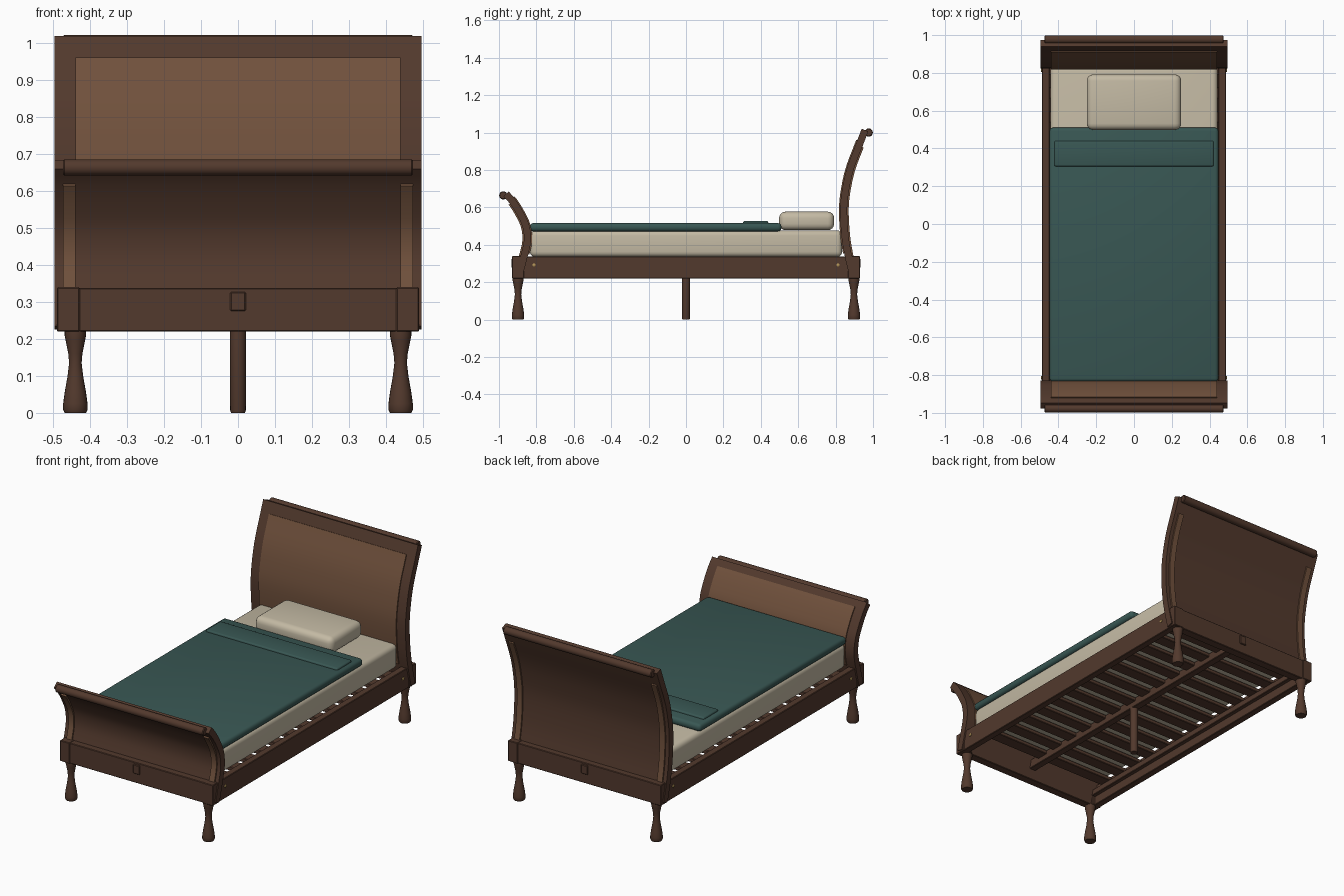
import bpy, bmesh, math
from mathutils import Vector

if "Cube" in bpy.data.objects:
    bpy.data.objects.remove(bpy.data.objects["Cube"])


def mat(name, c):
    m = bpy.data.materials.new(name)
    m.diffuse_color = (*c, 1)
    m.use_nodes = True
    m.node_tree.nodes["Principled BSDF"].inputs["Base Color"].default_value = m.diffuse_color
    return m


WOOD = mat("dark_wood", (0.085, 0.041, 0.026))
LIGHT = mat("light_wood", (0.165, 0.083, 0.046))
CREAM = mat("cream_fabric", (0.55, 0.49, 0.37))
GREEN = mat("green_fabric", (0.04, 0.095, 0.087))
BRASS = mat("brass", (0.45, 0.3, 0.1))


def finish(name, bm, m, smooth=True):
    bmesh.ops.recalc_face_normals(bm, faces=bm.faces)
    me = bpy.data.meshes.new(name)
    bm.to_mesh(me)
    bm.free()
    me.materials.append(m)
    ob = bpy.data.objects.new(name, me)
    bpy.context.collection.objects.link(ob)
    if smooth:
        bpy.ops.object.select_all(action='DESELECT')
        ob.select_set(True)
        bpy.context.view_layer.objects.active = ob
        bpy.ops.object.shade_smooth_by_angle(angle=math.radians(35))
    return ob


def box(name, x, y, z, m, bevel=0.003, seg=1):
    bm = bmesh.new()
    bmesh.ops.create_cube(bm, size=1)
    for v in bm.verts:
        v.co = [a + (b - a) * (c + 0.5) for (a, b), c in zip((x, y, z), v.co)]
    bmesh.ops.bevel(bm, geom=bm.edges[:], offset=bevel, segments=seg, profile=0.5, affect='EDGES')
    return finish(name, bm, m)


def lathe(name, prof, loc, m, axis='Z', sides=20):
    bm = bmesh.new()
    rings = []
    for r, h in prof:
        ring = []
        for i in range(sides):
            a = 2 * math.pi * i / sides
            p = (r * math.cos(a), r * math.sin(a), h)
            ring.append(bm.verts.new(p if axis == 'Z' else (p[2], p[0], p[1])))
        rings.append(ring)
    for a, b in zip(rings, rings[1:]):
        for i in range(sides):
            j = (i + 1) % sides
            bm.faces.new((a[i], a[j], b[j], b[i]))
    bm.faces.new(rings[0])
    bm.faces.new(rings[-1])
    ob = finish(name, bm, m)
    ob.location = loc
    return ob


def spline(pts, n=4):
    p = [Vector(q) for q in pts]
    p = [2 * p[0] - p[1]] + p + [2 * p[-1] - p[-2]]
    out = []
    for a, b, c, d in zip(p, p[1:], p[2:], p[3:]):
        for k in range(n):
            t = k / n
            out.append(0.5 * (2 * b + (c - a) * t + (2 * a - 5 * b + 4 * c - d) * t * t
                              + (3 * b - a - 3 * c + d) * t ** 3))
    return out + [p[-2]]


# curved slab following a (y, z) curve; o0..o1 are offsets along its normal
def sheet(name, curve, o0, o1, x0, x1, z0, z1, m):
    bm = bmesh.new()
    lo, hi = [], []
    for i, p in enumerate(curve):
        if not z0 <= p[1] <= z1:
            continue
        t = (curve[min(i + 1, len(curve) - 1)] - curve[max(i - 1, 0)]).normalized()
        n = Vector((t[1], -t[0]))
        lo.append(p + n * o0)
        hi.append(p + n * o1)
    rows = [[bm.verts.new((x, *q)) for x, q in
             ((x0, a), (x1, a), (x1, b), (x0, b))] for a, b in zip(lo, hi)]
    for r, s in zip(rows, rows[1:]):
        for i in range(4):
            j = (i + 1) % 4
            bm.faces.new((r[i], r[j], s[j], s[i]))
    bm.faces.new(rows[0])
    bm.faces.new(rows[-1])
    return finish(name, bm, m)


# sleigh boards: slab, inner panel, outer side strips, top roll, end rail
HEAD = [(.895, .23), (.87, .33), (.85, .45), (.843, .6), (.858, .72), (.883, .82), (.925, .93), (.957, 1.013)]
FOOT = [(-.895, .23), (-.868, .33), (-.848, .42), (-.856, .5), (-.888, .57), (-.926, .63), (-.962, .672)]
for part, pts, s, ptop, stop, roll in (
        ("headboard", HEAD, -1, .955, .94, (.977, 1.0)),
        ("footboard", FOOT, 1, .645, .64, (-.977, .664))):
    c = spline(pts)
    sheet(part, c, -.019, .019, -.496, .496, 0, 2, WOOD)
    sheet(part + "_panel", c, s * .015, s * .025, -.44, .44, .34, ptop, LIGHT)
    for sx, side in ((-1, "left"), (1, "right")):
        sheet(part + "_strip_" + side, c, -s * .015, -s * .027, sx * .44, sx * .474, .28, stop, LIGHT)
    lathe(part + "_roll", [(.018, -.474), (.022, -.47), (.022, .47), (.018, .474)], (0, *roll), WOOD, 'X')
    e = -s
    box(part + "_rail", (-.487, .487), tuple(sorted((e * .875, e * .925))), (.22, .338), WOOD)

# side rails, ledgers, corner blocks, legs and bolts
LEG = [(.029, 0), (.033, .008), (.033, .025), (.029, .055), (.021, .1), (.017, .135), (.019, .16),
       (.026, .195), (.029, .21), (.029, .225)]
for sx, side in ((-1, "left"), (1, "right")):
    box("side_rail_" + side, tuple(sorted((sx * .447, sx * .487))), (-.925, .925), (.22, .338), WOOD)
    box("slat_ledger_" + side, tuple(sorted((sx * .425, sx * .45))), (-.87, .87), (.27, .305), WOOD)
    for sy, end in ((-1, "front"), (1, "back")):
        box(f"corner_block_{end}_{side}", tuple(sorted((sx * .428, sx * .49))),
            tuple(sorted((sy * .865, sy * .93))), (.22, .34), WOOD)
        lathe(f"leg_{end}_{side}", LEG, (sx * .44, sy * .898, 0), WOOD)
        lathe(f"bolt_{end}_{side}", [(.009, -.006), (.009, .004), (.006, .006)] if sx > 0 else
              [(.006, -.006), (.009, -.004), (.009, .006)], (sx * .487, sy * .813, .292), BRASS, 'X', 12)

# centre beam, centre leg and slats
box("centre_beam", (-.021, .021), (-.932, .932), (.275, .327), WOOD)
lathe("centre_leg", [(.019, 0), (.021, .006), (.022, .2), (.022, .28)], (0, 0, 0), WOOD)
for i in range(13):
    y = -.756 + i * .126
    box(f"slat_{i + 1}", (-.448, .448), (y - .036, y + .036), (.305, .328), WOOD)

# bedding
box("mattress", (-.443, .443), (-.835, .835), (.335, .477), CREAM, .028, 4)
box("blanket", (-.447, .447), (-.835, .51), (.472, .516), GREEN, .018, 3)
box("blanket_fold", (-.422, .422), (.305, .44), (.505, .527), GREEN, .009, 3)
box("pillow", (-.25, .25), (.498, .792), (.478, .577), CREAM, .034, 4)
